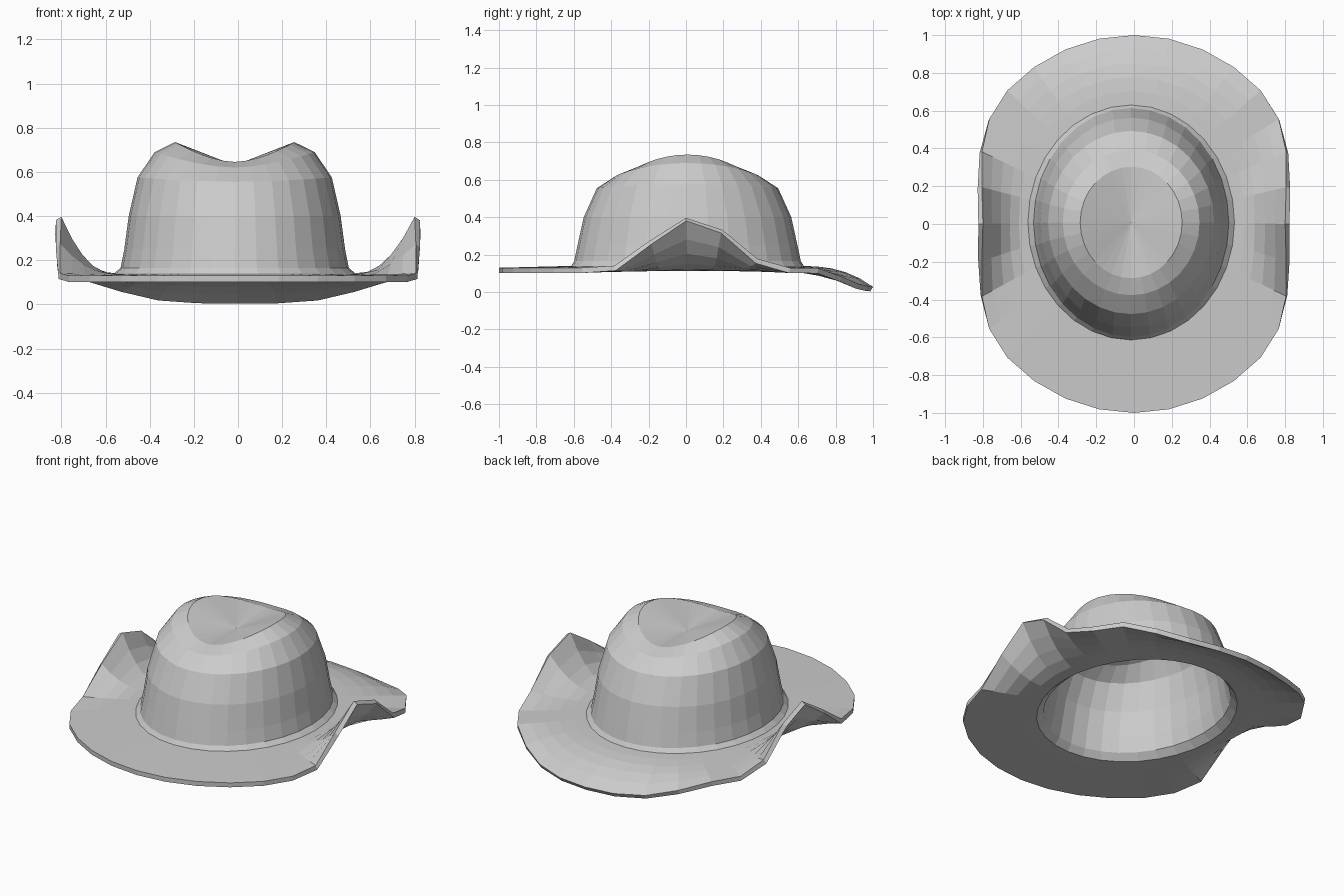
import bpy, bmesh
from math import sin, cos, pi, sqrt

if "Cube" in bpy.data.objects:
    bpy.data.objects.remove(bpy.data.objects["Cube"])

SEG = 32
CX, CY = -0.015, 0.008


def bell(d, width):
    return 0.5 * (1 + cos(pi * d / width)) if abs(d) < width else 0.0


def smooth(t):
    t = max(0.0, min(1.0, t))
    return t * t * (3 - 2 * t)


# crown rings: x radius, y radius, height at the sides, height at front and back
CROWN = [(0.27, 0.295, 0.735, 0.645), (0.362, 0.385, 0.69, 0.62),
         (0.44, 0.485, 0.575, 0.555), (0.48, 0.555, 0.40, 0.40),
         (0.50, 0.588, 0.25, 0.25), (0.517, 0.606, 0.165, 0.165),
         (0.547, 0.622, 0.14, 0.14)]


def crown_point(ring, a):
    rx, ry, z_side, z_end = ring
    z = z_end + (z_side - z_end) * abs(cos(a)) ** 1.7
    return (CX + rx * cos(a), CY + ry * sin(a), z)


def brim_point(s, a):
    # outer edge, pulled in and curled up at the sides, drooping at the back
    y1 = sin(a)
    side = 1 if cos(a) > 0 else -1
    x1 = side * (0.95 * abs(cos(a)) - 0.15 * bell(y1, 0.75))
    lift = 0.27 * bell(y1 - 0.035, 0.48)
    droop = 0.102 * smooth((y1 - 0.68) / 0.32)
    x0, y0, z0 = crown_point(CROWN[-1], a)
    z = z0 - 0.01 * s + lift * s ** 2.1 - droop * s ** 2.6
    return (x0 + (x1 - x0) * s, y0 + (y1 - y0) * s, z)


# one continuous felt sheet: dented top, crown wall, brim
bm = bmesh.new()
angles = [2 * pi * i / SEG for i in range(SEG)]
rings = [[bm.verts.new(crown_point(r, a)) for a in angles] for r in CROWN]
for s in (0.2, 0.4, 0.6, 0.8, 1.0):
    rings.append([bm.verts.new(brim_point(s, a)) for a in angles])
centre = bm.verts.new((CX, CY, 0.63))
for i in range(SEG):
    j = (i + 1) % SEG
    bm.faces.new((centre, rings[0][i], rings[0][j]))
    for inner, outer in zip(rings, rings[1:]):
        bm.faces.new((inner[i], outer[i], outer[j], inner[j]))
mesh = bpy.data.meshes.new("hat")
bm.to_mesh(mesh)
bm.free()
hat = bpy.data.objects.new("hat", mesh)
bpy.context.collection.objects.link(hat)

# felt thickness, kept below and inside the outer surface
felt = hat.modifiers.new("felt", 'SOLIDIFY')
felt.thickness = 0.028
felt.offset = -1
